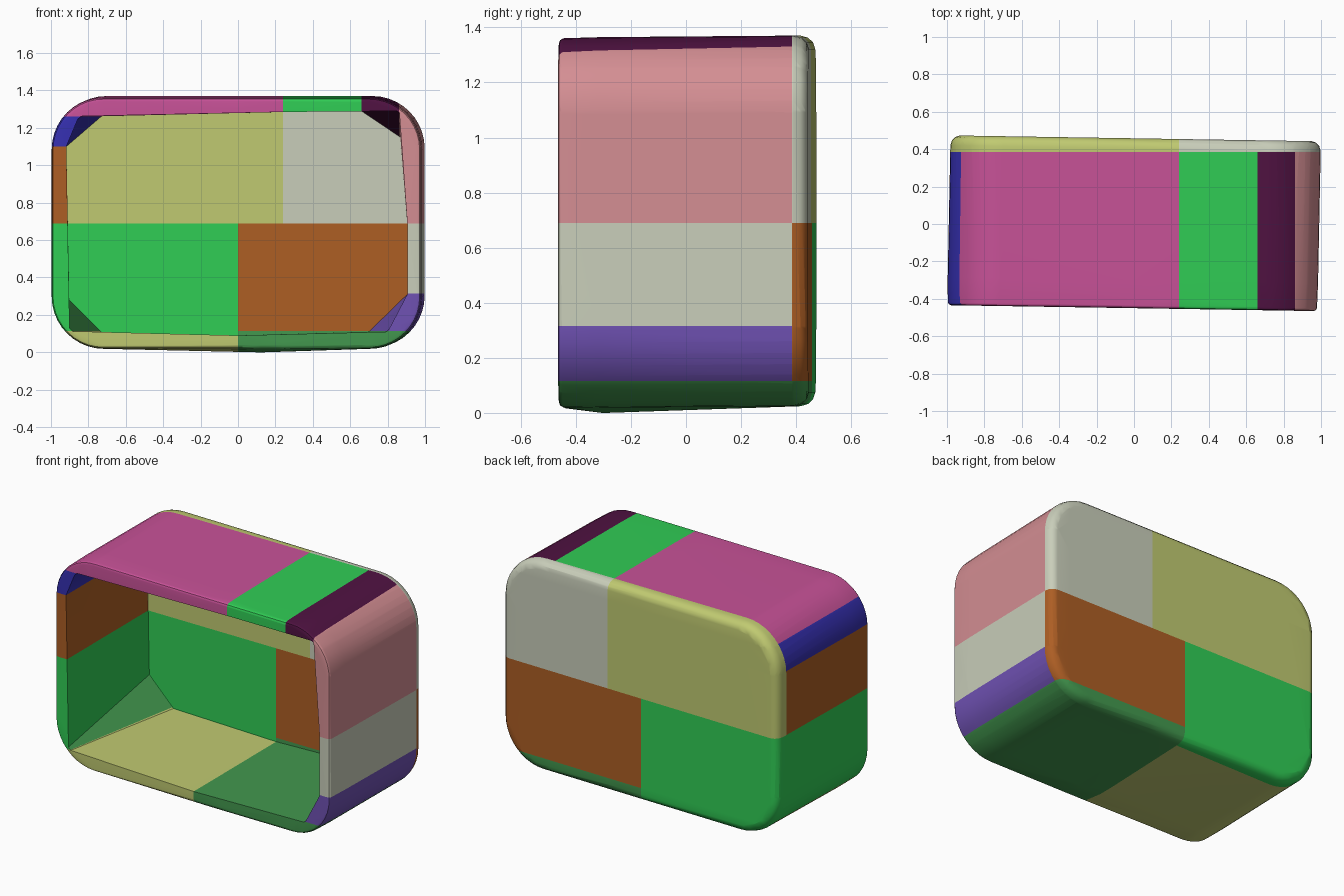
import bpy, bmesh, math
from mathutils import Vector

cube = bpy.data.objects.get("Cube")
if cube:
    bpy.data.objects.remove(cube, do_unlink=True)


def linear(c):
    c /= 255
    return c / 12.92 if c <= 0.04045 else ((c + 0.055) / 1.055) ** 2.4


PALETTE = {
    "magenta": (200, 82, 152),
    "bright green": (48, 205, 85),
    "dark plum": (80, 18, 66),
    "pink": (212, 142, 147),
    "pale grey": (201, 206, 186),
    "violet": (112, 82, 180),
    "leaf green": (67, 153, 79),
    "straw": (192, 202, 113),
    "rust": (173, 94, 36),
    "blue": (54, 48, 178),
}
NAMES = list(PALETTE)


def make_material(name):
    mat = bpy.data.materials.new(name)
    mat.use_nodes = True
    color = [linear(c) for c in PALETTE[name]] + [1]
    mat.diffuse_color = color
    bsdf = mat.node_tree.nodes["Principled BSDF"]
    bsdf.inputs["Base Color"].default_value = color
    bsdf.inputs["Roughness"].default_value = 0.7
    return mat


def add_object(name, bm):
    bmesh.ops.recalc_face_normals(bm, faces=bm.faces)
    mesh = bpy.data.meshes.new(name)
    bm.to_mesh(mesh)
    bm.free()
    obj = bpy.data.objects.new(name, mesh)
    bpy.context.collection.objects.link(obj)
    return obj


# Rounded rectangle in x and z, with one extra point on the bottom edge
def outline(inset, sag, segments=10):
    radius = 0.28
    points = []
    for corner, (sx, sz) in enumerate([(1, 1), (-1, 1), (-1, -1), (1, -1)]):
        cx, cz = sx * (0.99 - radius), 0.694 + sz * (0.673 - radius)
        for i in range(segments + 1):
            a = math.pi / 2 * (corner + i / segments)
            r = radius - inset
            points.append((cx + r * math.cos(a), cz + r * math.sin(a)))
        if corner == 2:
            points.append((0.13, 0.021 + inset - sag))
    return points


# Outer body: outlines lofted from front to back, slightly skewed
RINGS = [(-0.45, 0.022, 0), (-0.446, 0.01, 0), (-0.435, 0.003, 0.004),
         (-0.3, 0, 0.019), (0.405, 0, 0), (0.432, 0.008, 0),
         (0.45, 0.025, 0), (0.458, 0.05, 0)]
bm = bmesh.new()
loops = []
for y, inset, sag in RINGS:
    loops.append([bm.verts.new((x + 0.02 * y, y - 0.016 * x, z + 0.008 * y))
                  for x, z in outline(inset, sag)])
for a, b in zip(loops, loops[1:]):
    for i in range(len(a)):
        j = (i + 1) % len(a)
        bm.faces.new((a[i], a[j], b[j], b[i]))
bm.faces.new(loops[0])
bm.faces.new(loops[-1])
box = add_object("open_box", bm)

# Cavity: near-square mouth, corners cut off towards the back
shared = [(-0.918, 1.1), (0.24, 1.285), (0.905, 0.69), (0.905, 0.31), (0, 0.09)]
mouth = shared + [(-0.85, 1.262), (0.862, 1.29), (0.8, 0.11), (-0.9, 0.113)]
rear = shared + [(-0.73, 1.262), (0.66, 1.29), (0.868, 1.15),
                 (0.7, 0.11), (-0.73, 0.108), (-0.902, 0.28)]
bm = bmesh.new()
for y, ring in ((-0.52, mouth), (0.388, rear)):
    for x, z in ring:
        bm.verts.new((x, y, z))
bmesh.ops.convex_hull(bm, input=bm.verts)
cavity = add_object("cavity_cutter", bm)
cavity.hide_render = True

bpy.context.view_layer.objects.active = box
box.select_set(True)
cut = box.modifiers.new("cavity", 'BOOLEAN')
cut.operation = 'DIFFERENCE'
cut.solver = 'EXACT'
cut.object = cavity
bpy.ops.object.modifier_apply(modifier=cut.name)
bpy.data.objects.remove(cavity, do_unlink=True)


# Colour patches
BACK_Y = 0.385


def patch(p):
    x, y, z = p
    if y > BACK_Y:
        if z > 0.69:
            return "straw" if x < 0.24 else "pale grey"
        if x < 0:
            return "bright green"
        return "rust" if z > 0.115 else "leaf green"
    if z < 0.115:
        return "straw" if x < 0 else "leaf green"
    if z < 0.69:
        if x < 0:
            return "bright green" if x < -0.885 else "leaf green"
        return "violet" if z < 0.315 else "pale grey"
    if x < -0.5 and z < 1.26:
        return "rust" if z < 1.1 else "blue"
    for limit, name in ((0.24, "magenta"), (0.66, "bright green"), (0.86, "dark plum")):
        if x < limit:
            return name
    return "pink"


for name in NAMES:
    box.data.materials.append(make_material(name))

# Cut the surface along the patch borders, then colour each piece
bm = bmesh.new()
bm.from_mesh(box.data)
bmesh.ops.triangulate(bm, faces=bm.faces)
borders = [(0, v) for v in (0, 0.24, 0.66, 0.86)]
borders += [(1, BACK_Y)]
borders += [(2, v) for v in (0.115, 0.315, 0.69, 1.1, 1.26)]
for axis, value in borders:
    normal = Vector((0, 0, 0))
    normal[axis] = 1
    bmesh.ops.bisect_plane(bm, geom=bm.verts[:] + bm.edges[:] + bm.faces[:],
                           dist=1e-5, plane_co=normal * value, plane_no=normal)
for face in bm.faces:
    face.material_index = NAMES.index(patch(face.calc_center_median()))
bm.to_mesh(box.data)
bm.free()

bpy.ops.object.shade_smooth_by_angle(angle=math.radians(35))
weighted = box.modifiers.new("even_shading", 'WEIGHTED_NORMAL')
weighted.keep_sharp = True
